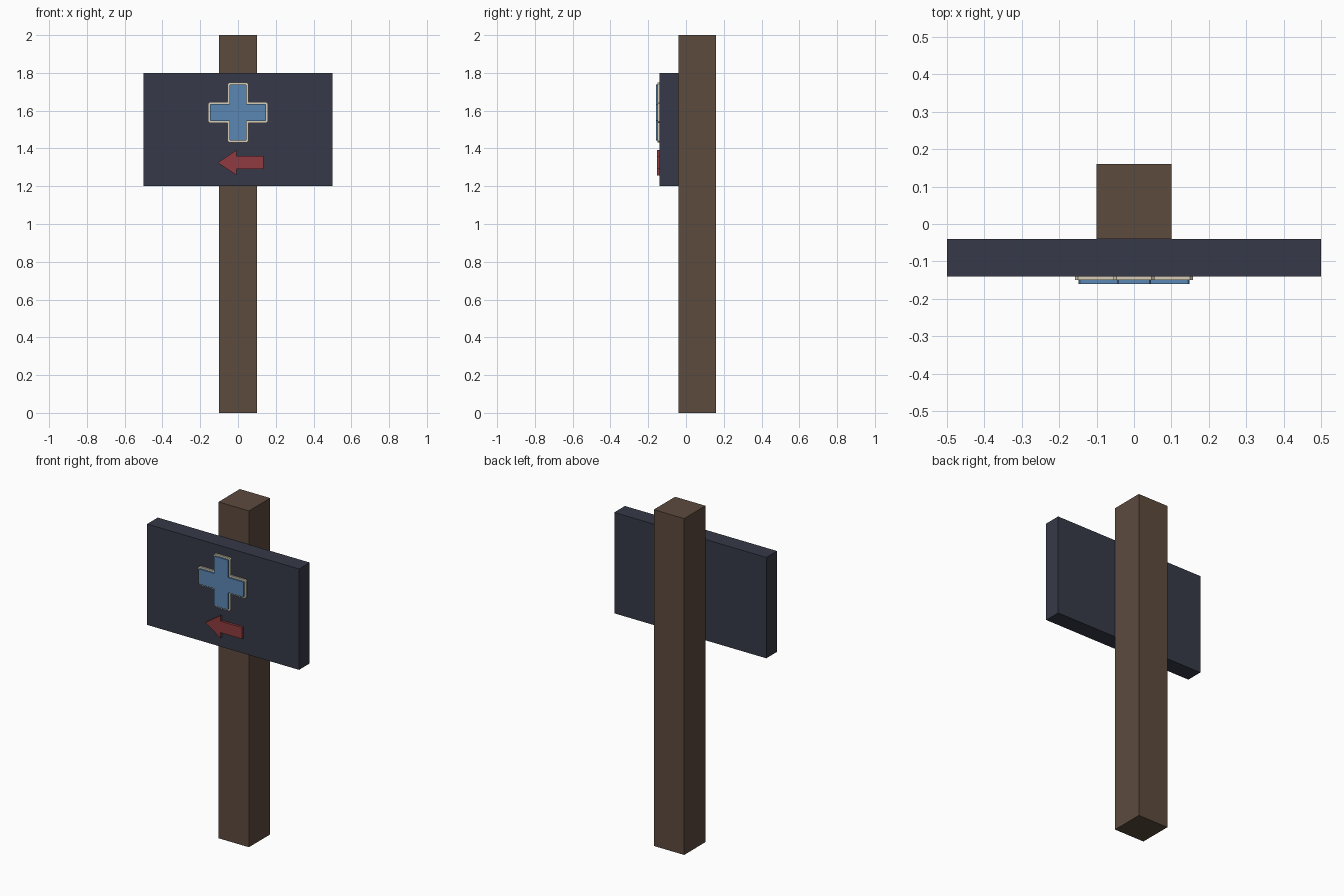
import bpy, bmesh

if "Cube" in bpy.data.objects:
    bpy.data.objects.remove(bpy.data.objects["Cube"])


def paint(obj, color):
    mat = bpy.data.materials.new(obj.name + "_paint")
    mat.diffuse_color = (*color, 1)
    mat.use_nodes = True
    mat.node_tree.nodes["Principled BSDF"].inputs["Base Color"].default_value = mat.diffuse_color
    obj.data.materials.append(mat)


def plate(name, profile, y_front, y_back, color):
    """Extrude an (x, z) outline from y_front back to y_back."""
    bm = bmesh.new()
    face = bm.faces.new([bm.verts.new((x, y_front, z)) for x, z in profile])
    ext = bmesh.ops.extrude_face_region(bm, geom=[face])
    verts = [g for g in ext["geom"] if isinstance(g, bmesh.types.BMVert)]
    bmesh.ops.translate(bm, verts=verts, vec=(0, y_back - y_front, 0))
    bmesh.ops.recalc_face_normals(bm, faces=bm.faces)
    mesh = bpy.data.meshes.new(name)
    bm.to_mesh(mesh)
    bm.free()
    obj = bpy.data.objects.new(name, mesh)
    bpy.context.collection.objects.link(obj)
    paint(obj, color)
    return obj


def rect(x0, x1, z0, z1):
    return [(x0, z0), (x1, z0), (x1, z1), (x0, z1)]


def cross(reach, half, cut, z_mid):
    """Plus outline with clipped arm corners, one arm turned four times."""
    arm = [(reach - cut, -half), (reach, -half + cut),
           (reach, half - cut), (reach - cut, half), (half, half)]
    points = []
    for _ in range(4):
        points += [(x, z + z_mid) for x, z in arm]
        arm = [(-z, x) for x, z in arm]
    return points


# Post and board
plate("post", rect(-0.1, 0.1, 0, 2), -0.04, 0.16, (0.107, 0.069, 0.048))
plate("board", rect(-0.5, 0.5, 1.2, 1.8), -0.14, -0.04, (0.037, 0.042, 0.065))

# Cream border with the blue cross on top
plate("cross_border", cross(0.158, 0.055, 0.008, 1.59), -0.15, -0.14, (0.69, 0.62, 0.48))
plate("cross", cross(0.148, 0.045, 0.003, 1.59), -0.16, -0.15, (0.105, 0.242, 0.451))

# Arrow pointing left
z = 1.325
arrow = [(-0.107, z), (-0.008, z - 0.067), (-0.008, z - 0.034), (0.135, z - 0.034),
         (0.135, z + 0.034), (-0.008, z + 0.034), (-0.008, z + 0.067)]
plate("arrow", arrow, -0.154, -0.14, (0.275, 0.044, 0.05))
